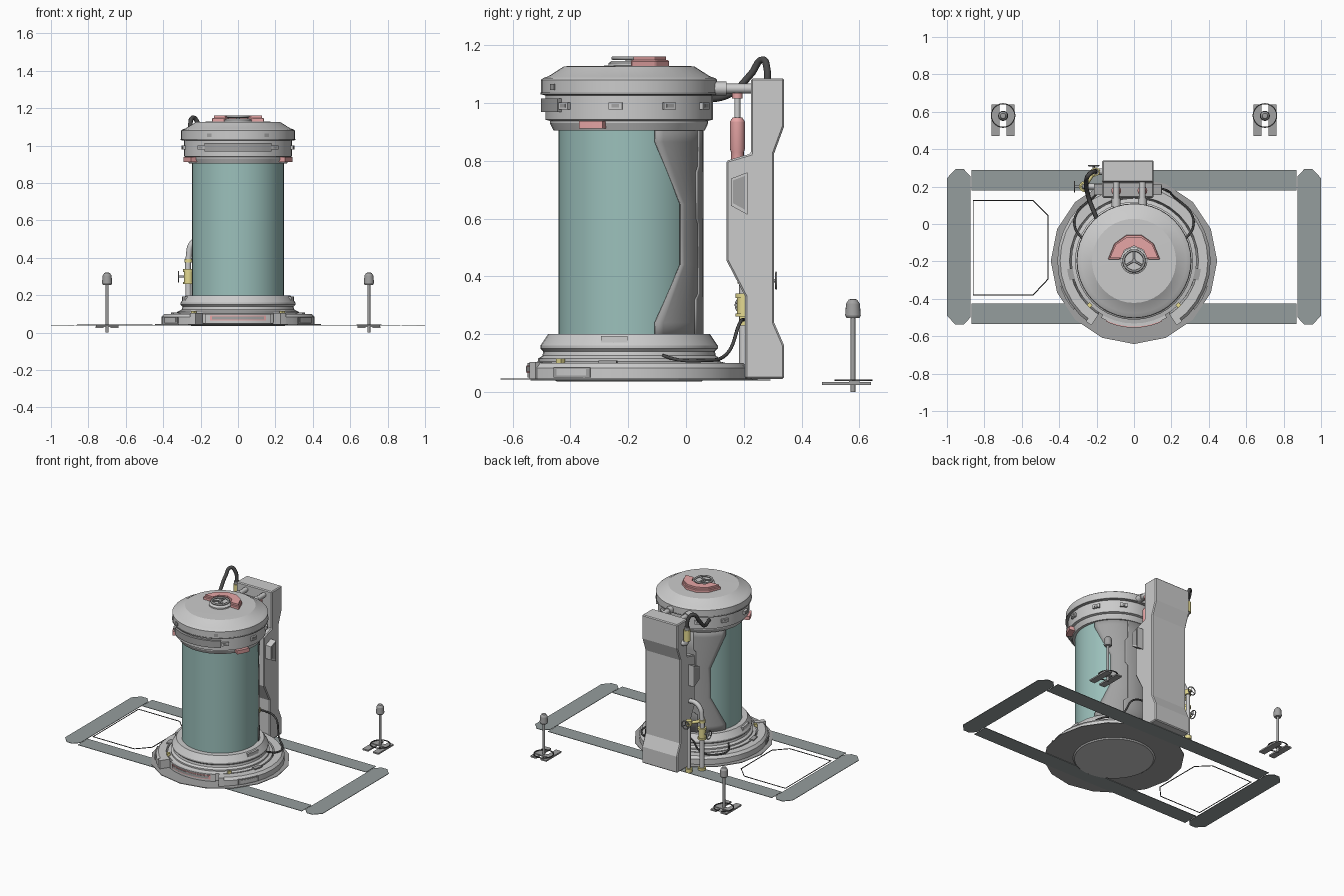
import bpy, bmesh, math
from mathutils import Vector

if "Cube" in bpy.data.objects:
    bpy.data.objects.remove(bpy.data.objects["Cube"])

CY = -0.197  # tank axis in y


def mat(name, c):
    m = bpy.data.materials.new(name)
    m.diffuse_color = (*c, 1)
    m.use_nodes = True
    m.node_tree.nodes["Principled BSDF"].inputs["Base Color"].default_value = m.diffuse_color
    return m


TEAL = mat("teal_glass", (0.33, 0.53, 0.50))
RED = mat("soft_red", (0.80, 0.38, 0.38))
GOLD = mat("brass", (0.78, 0.70, 0.28))
DARK = mat("dark_rubber", (0.07, 0.07, 0.07))
MID = mat("mid_grey", (0.36, 0.36, 0.36))
FLOOR = mat("floor_grey", (0.30, 0.34, 0.34))


def finish(name, bm, m=None, smooth=False):
    bmesh.ops.remove_doubles(bm, verts=bm.verts, dist=1e-5)
    bmesh.ops.recalc_face_normals(bm, faces=bm.faces)
    me = bpy.data.meshes.new(name)
    bm.to_mesh(me)
    bm.free()
    ob = bpy.data.objects.new(name, me)
    bpy.context.collection.objects.link(ob)
    if m:
        me.materials.append(m)
    if smooth:
        bpy.ops.object.select_all(action='DESELECT')
        bpy.context.view_layer.objects.active = ob
        ob.select_set(True)
        bpy.ops.object.shade_smooth_by_angle(angle=math.radians(25))
    return ob


def sweep(name, prof, a0=0, a1=360, n=40, m=None, c=(0, CY), smooth=True, closed=None):
    """Turn an (r, z) profile about a vertical axis; partial sweeps get end caps."""
    full = a1 - a0 == 360
    closed = (not full) if closed is None else closed
    bm = bmesh.new()
    rings = []
    for i in range(n if full else n + 1):
        a = math.radians(a0 + (a1 - a0) * i / n)
        rings.append([bm.verts.new((c[0] + r * math.cos(a), c[1] + r * math.sin(a), z)) for r, z in prof])
    k = len(prof)
    for i in range(n):
        p, q = rings[i], rings[(i + 1) % len(rings)]
        for j in range(k if closed else k - 1):
            bm.faces.new((p[j], q[j], q[(j + 1) % k], p[(j + 1) % k]))
    if not full:
        bm.faces.new(rings[0])
        bm.faces.new(rings[-1])
    return finish(name, bm, m, smooth)


def patch(name, r0, r1, z0, z1, a, w, m=None):
    """Curved block on the tank wall, centred on angle a, w degrees wide."""
    return sweep(name, [(r0, z0), (r1, z0), (r1, z1), (r0, z1)], a - w / 2, a + w / 2, max(2, int(w / 8)), m)


def prism(name, pts, lo, hi, axis=2, m=None, bevel=0):
    """Extrude a 2D outline along z (axis 2) or x (axis 0)."""
    bm = bmesh.new()
    f = bm.faces.new([bm.verts.new((u, v, lo) if axis == 2 else (lo, u, v)) for u, v in pts])
    g = bmesh.ops.extrude_face_region(bm, geom=[f])['geom']
    d = Vector((0, 0, hi - lo)) if axis == 2 else Vector((hi - lo, 0, 0))
    bmesh.ops.translate(bm, vec=d, verts=[v for v in g if isinstance(v, bmesh.types.BMVert)])
    ob = finish(name, bm, m)
    if bevel:
        b = ob.modifiers.new("bevel", 'BEVEL')
        b.width, b.segments = bevel, 1
    return ob


def rect(x0, x1, y0, y1):
    return [(x0, y0), (x1, y0), (x1, y1), (x0, y1)]


def rod(name, x, y, z0, z1, r, m=None, n=16):
    return sweep(name, [(0, z0), (r, z0), (r, z1), (0, z1)], n=n, m=m, c=(x, y))


def tube(name, pts, r, m=None, bent=True, loop=False):
    cu = bpy.data.curves.new(name, 'CURVE')
    cu.dimensions, cu.bevel_depth, cu.bevel_resolution, cu.use_fill_caps = '3D', r, 2, True
    cu.resolution_u = 8
    s = cu.splines.new('BEZIER')
    s.bezier_points.add(len(pts) - 1)
    s.use_cyclic_u = loop
    for bp, p in zip(s.bezier_points, pts):
        bp.co = p
        bp.handle_left_type = bp.handle_right_type = 'AUTO' if bent else 'VECTOR'
    ob = bpy.data.objects.new(name, cu)
    bpy.context.collection.objects.link(ob)
    if m:
        cu.materials.append(m)


def wheel(name, c, r, u, v, m=None):
    """Hand wheel with three spokes in the plane of u and v."""
    c, u, v = Vector(c), Vector(u), Vector(v)
    at = lambda a: c + r * (u * math.cos(a) + v * math.sin(a))
    tube(name + "_rim", [at(i * math.pi / 4) for i in range(8)], r * 0.12, m, loop=True)
    for i in range(3):
        tube(name + "_spoke", [c, at(math.pi / 2 + i * math.tau / 3)], r * 0.1, m, bent=False)


# Tank: base, flange, glass and cap
sweep("base_body", [(0, .035), (.25, .035), (.26, .043), (.335, .05), (.335, .1), (.315, .105), (.315, .115),
                    (.30, .125), (.297, .14), (.307, .15), (.307, .16), (.28, .2), (.24, .2)])
sweep("glass_cylinder", [(.245, .19), (.245, .92)], n=48, m=TEAL)
sweep("cap", [(.23, .905), (.262, .905), (.274, .93), (.274, .938), (.29, .942), (.29, 1.03), (.305, 1.035),
              (.305, 1.08), (.298, 1.086), (.28, 1.092), (.225, 1.127), (0, 1.13)])
sweep("cap_underside", [(0, .915), (.24, .908)])
sweep("cap_groove", [(.289, 1.026), (.307, 1.03), (.307, 1.036), (.289, 1.04)], closed=True, m=MID)

# Notched back panel in two layers
def back_panel(name, r, rows, m):
    bm = bmesh.new()
    g = []
    for z, h in rows:
        g.append([bm.verts.new((r * math.sin(math.radians(h * (i / 10 - 1))),
                                CY + r * math.cos(math.radians(h * (i / 10 - 1))), z)) for i in range(21)])
    for p, q in zip(g, g[1:]):
        for i in range(20):
            bm.faces.new((p[i], q[i], q[i + 1], p[i + 1]))
    ob = finish(name, bm, m, True)
    s = ob.modifiers.new("thickness", 'SOLIDIFY')
    s.thickness, s.offset = .006, 0


back_panel("back_panel", .25, [(.19, 69), (.24, 69), (.44, 45), (.65, 45), (.865, 69), (.92, 69)], MID)
back_panel("back_panel_inner", .254, [(.19, 26), (.32, 26), (.34, 20), (.58, 20), (.6, 24), (.76, 24),
                                      (.78, 20), (.92, 20)], MID)

# Cap details
patch("cap_front_plate", .285, .306, .968, 1.015, 270, 72, MID)
for a in (-49, -9, 28, 62, 118, 152, 189, 229):
    patch("cap_clip", .285, .303, .978, 1.002, a, 9)
    patch("cap_clip_face", .30, .305, .984, .996, a, 5, MID)
for a in (-26, 206):
    patch("cap_red_latch", .25, .305, .912, .938, a, 17, RED)
patch("front_vent", .30, .308, 1.045, 1.065, 240, 5, MID)
patch("front_vent", .30, .308, 1.045, 1.065, 300, 5, MID)

# Hatch on the cap
sweep("hatch_hub", [(.072, 1.12), (.072, 1.138), (.06, 1.145), (0, 1.145)], n=24)
wheel("hatch_wheel", (0, CY, 1.155), .055, (1, 0, 0), (0, 1, 0), MID)
rod("hatch_axle", 0, CY, 1.14, 1.16, .012, MID)
arch = [(-.14, -.19), (-.075, -.19), (-.055, -.14), (0, -.115), (.055, -.14), (.075, -.19), (.14, -.19),
        (.105, -.105), (.04, -.058), (-.04, -.058), (-.105, -.105)]
prism("hatch_handle", arch, 1.12, 1.148, m=RED, bevel=.004)
prism("hatch_handle_top", [(x * .92, -.13 + (y + .13) * .85) for x, y in arch], 1.145, 1.16, m=RED)

# Horseshoe skirt round the base
sweep("skirt", [(.335, .043), (.41, .043), (.41, .083), (.395, .1), (.345, .1)], -56, 236, 26)
for s in (1, -1):
    at = lambda d: 90 - s * (90 - d)
    patch("skirt_window", .405, .416, .05, .085, at(-29), 20, MID)
    patch("skirt_window_face", .41, .418, .056, .079, at(-29), 16)
    patch("skirt_end_cap", .343, .413, .045, .104, at(-54), 5)
    patch("skirt_brass_pin", .325, .345, .095, .115, at(-45), 4, GOLD)
    patch("skirt_clamp", .33, .36, .095, .108, at(-12), 10, MID)
    patch("flange_plate", .285, .3, .165, .193, at(-10), 18)
patch("front_step", .32, .352, .05, .1, 270, 60)
patch("front_step_panel", .34, .356, .065, .092, 270, 50, RED)
patch("front_step_inset", .35, .358, .07, .087, 270, 46, MID)

# Ground plate and floor frame
sweep("ground_disc", [(.0, .042), (.445, .042), (.445, .046), (0, .046)], n=16, m=MID, smooth=False)
for y0, y1 in ((.18, .29), (-.535, -.425)):
    prism("floor_rail", rect(-.87, .87, y0, y1), .039, .042, m=FLOOR)
for s in (1, -1):
    end = [(.875, -.5), (.91, -.538), (.955, -.538), (1, -.49), (1, .245), (.955, .293), (.91, .293), (.875, .255)]
    prism("floor_end", [(s * x, y) for x, y in end], .039, .042, m=FLOOR)
tube("floor_outline", [(x, y, .042) for x, y in ((-.86, .125), (-.54, .125), (-.46, .045), (-.46, -.295),
                       (-.54, -.38), (-.86, -.38))], .003, DARK, bent=False, loop=True)

# Rear service column
prism("column", [(.205, .045), (.34, .045), (.34, .16), (.305, .24), (.305, .825), (.34, .92), (.34, 1.085),
                 (.225, 1.085), (.225, .825), (.14, .8), (.14, .455), (.205, .33)], -.17, .105, 0, bevel=.006)
quad = [(.155, .645), (.213, .613), (.213, .76), (.155, .738)]
inner = [(.163, .653), (.205, .63), (.205, .748), (.163, .732)]
for lo, hi, d in ((.10, .148, .002), (-.165, -.213, -.002)):
    prism("column_side_box", quad, lo, hi, 0)
    prism("column_side_face", inner, hi, hi + d, 0, MID)
for x in (-.095, .045):
    tube("column_arm", [(x, .07, 1.05), (x, .235, 1.05)], .017, bent=False)
    tube("column_arm_collar", [(x, .09, 1.05), (x, .14, 1.05)], .024, bent=False)
    rod("strut_rod", x, .178, .93, 1.04, .01)
    rod("strut_joint", x, .178, 1.015, 1.035, .018, RED)
    sweep("strut_damper", [(0, .79), (.022, .79), (.022, .83), (.026, .84), (.026, .935), (.016, .95), (0, .95)],
          n=16, m=RED, c=(x, .178))

# Pipes and valves on the left of the column
tube("pipe_main", [(-.16, .2, .5), (-.21, .2, .5), (-.25, .2, .47), (-.262, .2, .42), (-.265, .2, .2),
                   (-.265, .2, .05)], .016)
tube("pipe_second", [(-.215, .275, .4), (-.215, .275, .05)], .013, bent=False)
tube("pipe_bridge", [(-.265, .2, .385), (-.215, .275, .385)], .011, GOLD, bent=False)
for z0, z1, r in ((.265, .335, .024), (.325, .34, .029), (.26, .272, .029), (.375, .395, .022), (.045, .06, .026)):
    rod("pipe_brass_ring", -.265, .2, z0, z1, r, GOLD)
rod("pipe_second_ring", -.215, .275, .37, .405, .02, GOLD)
rod("pipe_second_foot", -.215, .275, .045, .07, .022, GOLD)
tube("valve_stem", [(-.265, .2, .3), (-.318, .2, .3)], .006, MID, bent=False)
wheel("valve_wheel", (-.318, .2, .3), .028, (0, 1, 0), (0, 0, 1), MID)
tube("valve_stem", [(-.215, .275, .385), (-.215, .312, .385)], .006, MID, bent=False)
wheel("valve_wheel", (-.215, .312, .385), .028, (1, 0, 0), (0, 0, 1), MID)

# Upper hose from the column to the cap
tube("hose_elbow", [(-.16, .28, .94), (-.19, .28, .94), (-.205, .28, .97)], .018)
rod("hose_socket", -.205, .28, .965, 1.04, .023, GOLD)
rod("hose_collar", -.205, .28, 1.03, 1.06, .017, MID)
tube("hose", [(-.205, .28, 1.05), (-.215, .28, 1.12), (-.24, .265, 1.15), (-.255, .225, 1.10), (-.245, .15, 1.03),
              (-.2, .03, 1.01)], .012, DARK)

# Cables from the column to the base flange
for s in (1, -1):
    tube("base_cable", [(s * .07 - .03, .2, .25), (s * .16, .185, .235), (s * .22, .14, .13), (s * .31, .05, .108),
                        (s * .315, -.02, .11), (s * .275, -.08, .125)], .006, DARK)
prism("cable_box", rect(-.09, .03, .185, .215), .23, .26, m=GOLD)

# Two lamp posts behind
for x in (-.7, .7):
    for d in (-.04, .04):
        prism("lamp_foot", rect(x + d - .022, x + d + .022, .47, .64), .024, .034, m=MID)
    prism("lamp_cross_plate", rect(x - .06, x + .06, .565, .6), .03, .038, m=MID)
    sweep("lamp_ring", [(.06, .038), (.066, .038), (.066, .043), (.06, .043)], n=24, m=DARK, c=(x, .58), closed=True)
    rod("lamp_post", x, .578, 0, .27, .008, MID, 12)
    sweep("lamp_bulb", [(0, .255), (.022, .255), (.027, .265), (.024, .305), (.014, .32), (0, .322)],
          n=16, m=MID, c=(x, .578))
